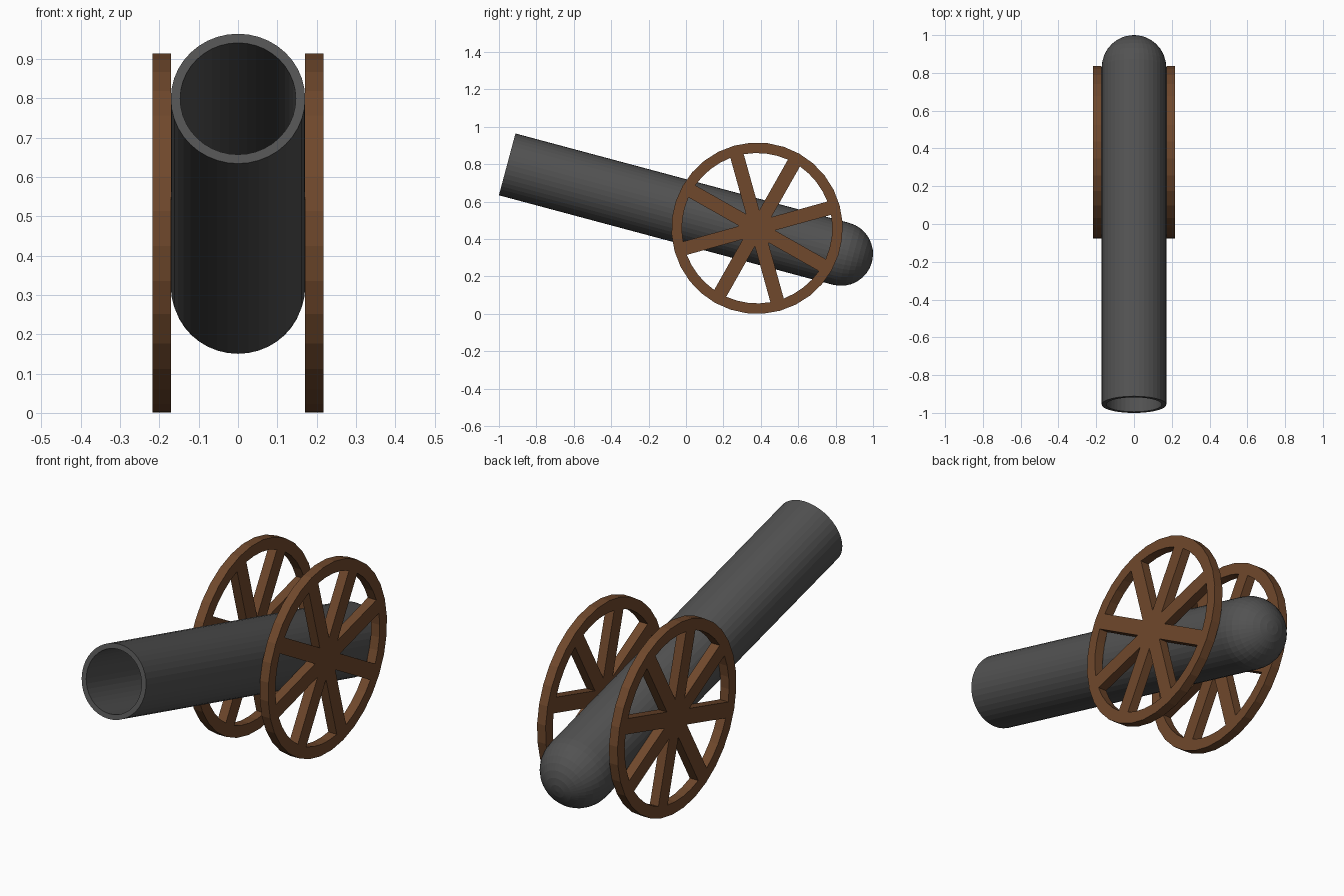
import bpy, bmesh
from math import sin, cos, asin, radians, pi
from mathutils import Vector, Matrix

if "Cube" in bpy.data.objects:
    bpy.data.objects.remove(bpy.data.objects["Cube"])


def make_object(name, bm, color):
    bmesh.ops.recalc_face_normals(bm, faces=bm.faces)
    mesh = bpy.data.meshes.new(name)
    bm.to_mesh(mesh)
    bm.free()
    obj = bpy.data.objects.new(name, mesh)
    bpy.context.collection.objects.link(obj)
    mat = bpy.data.materials.get(color[0]) or bpy.data.materials.new(color[0])
    mat.diffuse_color = color[1]
    mat.use_nodes = True
    mat.node_tree.nodes["Principled BSDF"].inputs["Base Color"].default_value = mat.diffuse_color
    mesh.materials.append(mat)
    return obj


IRON = ("iron", (0.085, 0.085, 0.085, 1))
WOOD = ("wood", (0.16, 0.065, 0.025, 1))

# Barrel: hollow tube with a rounded breech, lathed around its own axis
R, BORE, LENGTH, SIDES = 0.171, 0.147, 1.848, 40


def half_profile(r, steps=8):
    arc = [(r * cos(i * pi / 2 / steps), -r * sin(i * pi / 2 / steps)) for i in range(steps)]
    return [(r, LENGTH)] + arc + [(0, -r)]


bm = bmesh.new()
profile = half_profile(R)[::-1] + half_profile(BORE)
verts = [bm.verts.new((x, 0, z)) for x, z in profile]
edges = [bm.edges.new(pair) for pair in zip(verts, verts[1:])]
bmesh.ops.spin(bm, geom=verts + edges, cent=(0, 0, 0), axis=(0, 0, 1),
               angle=2 * pi, steps=SIDES, use_duplicate=False)
bmesh.ops.remove_doubles(bm, verts=bm.verts, dist=0.0005)
barrel = make_object("barrel", bm, IRON)
barrel.rotation_euler.x = radians(75)
barrel.location = (0, 0.829, 0.321)

# Wheels: eight equal sectors, each with half spokes and a piece of rim
RIM, INNER, SPOKE, COUNT, ARC = 0.458, 0.402, 0.074, 8, 4
X_IN, X_OUT = 0.171, 0.217


def make_wheel(name, x):
    bm = bmesh.new()
    step = 2 * pi / COUNT
    gap = asin(SPOKE / 2 / INNER)

    def vert(r, a):
        return bm.verts.new((x, r * cos(a), r * sin(a)))

    for k in range(COUNT):
        a = radians(15.5) + k * step
        hub = vert(0, 0)
        apex = vert(SPOKE / 2 / sin(step / 2), a + step / 2)
        outer = [vert(RIM, a + step * i / ARC) for i in range(ARC + 1)]
        inner = [vert(INNER, a + gap + (step - 2 * gap) * i / ARC) for i in range(ARC + 1)]
        bm.faces.new((hub, outer[0], inner[0], apex))
        bm.faces.new((hub, apex, inner[-1], outer[-1]))
        for i in range(ARC):
            bm.faces.new((outer[i], outer[i + 1], inner[i + 1], inner[i]))
    bmesh.ops.remove_doubles(bm, verts=bm.verts, dist=0.0005)
    # thickness across the axle direction
    extruded = bmesh.ops.extrude_face_region(bm, geom=bm.faces[:], use_keep_orig=True)
    moved = [g for g in extruded["geom"] if isinstance(g, bmesh.types.BMVert)]
    bmesh.ops.translate(bm, verts=moved, vec=(X_OUT - X_IN, 0, 0))
    wheel = make_object(name, bm, WOOD)
    wheel.location = (0, 0.38, RIM)


make_wheel("right_wheel", X_IN)
make_wheel("left_wheel", -X_OUT)
